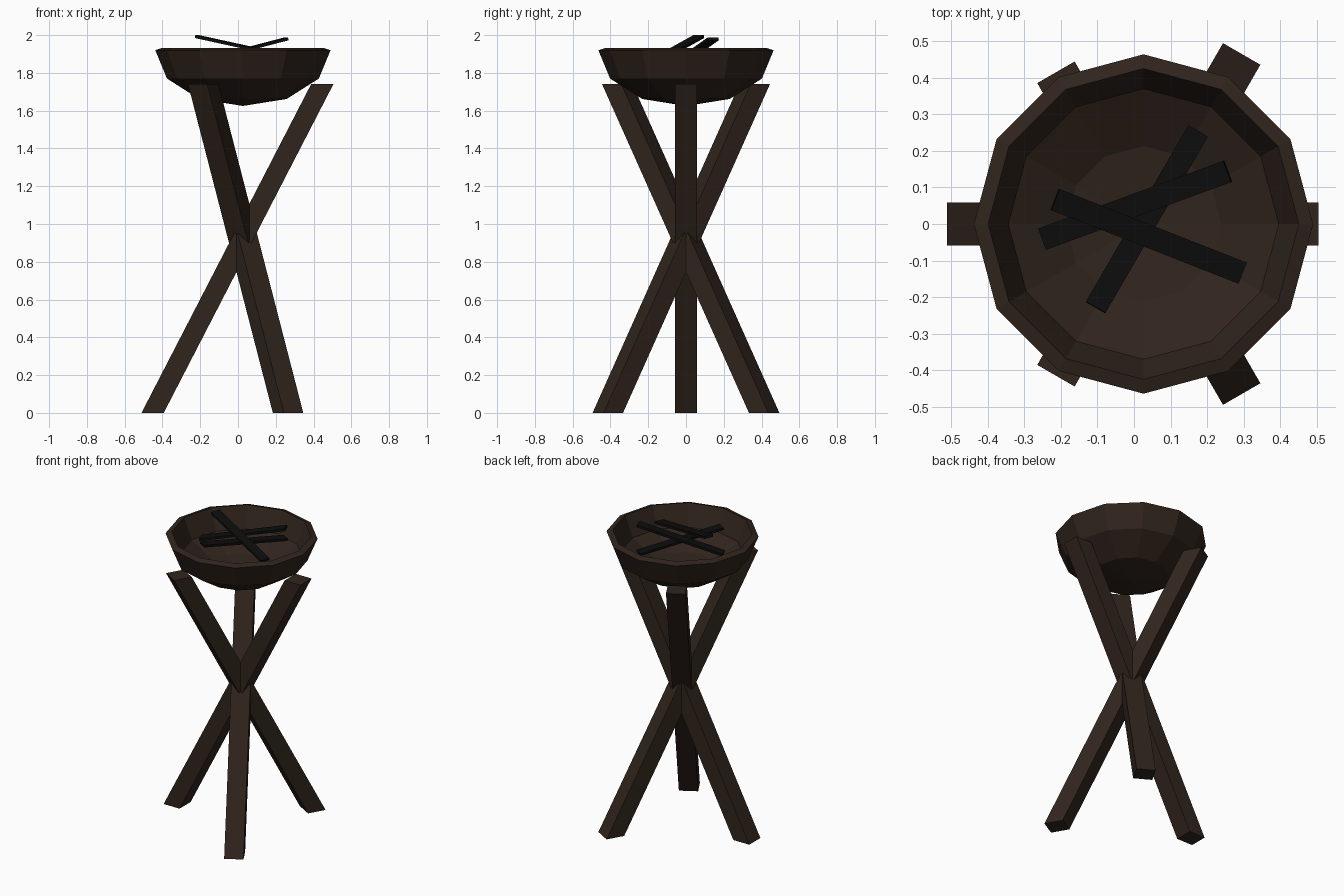
import bpy, bmesh
from math import sin, cos, radians, pi
from mathutils import Vector, Matrix

if "Cube" in bpy.data.objects:
    bpy.data.objects.remove(bpy.data.objects["Cube"])

CX = 0.026  # axis of the tripod and bowl


def material(name, rgb):
    m = bpy.data.materials.new(name)
    m.diffuse_color = (*rgb, 1)
    m.use_nodes = True
    m.node_tree.nodes["Principled BSDF"].inputs["Base Color"].default_value = m.diffuse_color
    return m


wood = material("dark_wood", (0.030, 0.018, 0.012))
char = material("charcoal", (0.004, 0.004, 0.004))


def finish(name, bm, mat):
    bmesh.ops.recalc_face_normals(bm, faces=bm.faces)
    me = bpy.data.meshes.new(name)
    bm.to_mesh(me)
    bm.free()
    ob = bpy.data.objects.new(name, me)
    bpy.context.collection.objects.link(ob)
    me.materials.append(mat)
    return ob


# Crossed legs: slanted square beams with level-cut ends
def leg(name, angle):
    bm = bmesh.new()
    bmesh.ops.create_cube(bm, size=1)
    for v in bm.verts:
        top = v.co.z > 0
        v.co = Vector((v.co.x * 0.118 + (-0.42 if top else 0.478),
                       v.co.y * 0.118, 1.74 if top else 0))
    bm.transform(Matrix.Translation((CX, 0, 0)) @ Matrix.Rotation(radians(angle), 4, 'Z'))
    return finish(name, bm, wood)


for name, a in (("left_leg", 180), ("back_leg", 60), ("front_leg", -60)):
    leg(name, a)


# Bowl: thick squashed half sphere with 12 sides
def bowl(name, profile, n=12):
    bm = bmesh.new()
    rings = []
    for r, z in profile:
        if r == 0:
            rings.append([bm.verts.new((CX, 0, z))] * n)
        else:
            rings.append([bm.verts.new((CX + r * cos(2 * pi * i / n), r * sin(2 * pi * i / n), z))
                          for i in range(n)])
    for a, b in zip(rings, rings[1:]):
        for i in range(n):
            j = (i + 1) % n
            quad = list(dict.fromkeys((a[i], a[j], b[j], b[i])))
            bm.faces.new(quad)
    return finish(name, bm, wood)


bowl("bowl", [(0, 1.625), (0.232, 1.662), (0.402, 1.77), (0.464, 1.92),
              (0.425, 1.933), (0.37, 1.795), (0.213, 1.70), (0, 1.668)])


# Charred sticks lying in the bowl
def stick(name, p, q, w=0.062, t=0.015):
    p, q = Vector(p), Vector(q)
    x = (q - p).normalized()
    y = Vector((0, 0, 1)).cross(x).normalized()
    z = x.cross(y)
    rot = Matrix((x, y, z)).transposed().to_4x4()
    bm = bmesh.new()
    bmesh.ops.create_cube(bm, size=1)
    bm.transform(Matrix.Translation((p + q) / 2) @ rot @ Matrix.Diagonal(((q - p).length, w, t, 1)))
    return finish(name, bm, char)


stick("charred_stick_1", (-0.216, 0.067, 1.992), (0.296, -0.134, 1.88))
stick("charred_stick_2", (-0.25, -0.041, 1.848), (0.256, 0.144, 1.98))
stick("charred_stick_3", (-0.105, -0.228, 1.915), (0.175, 0.254, 1.85))
